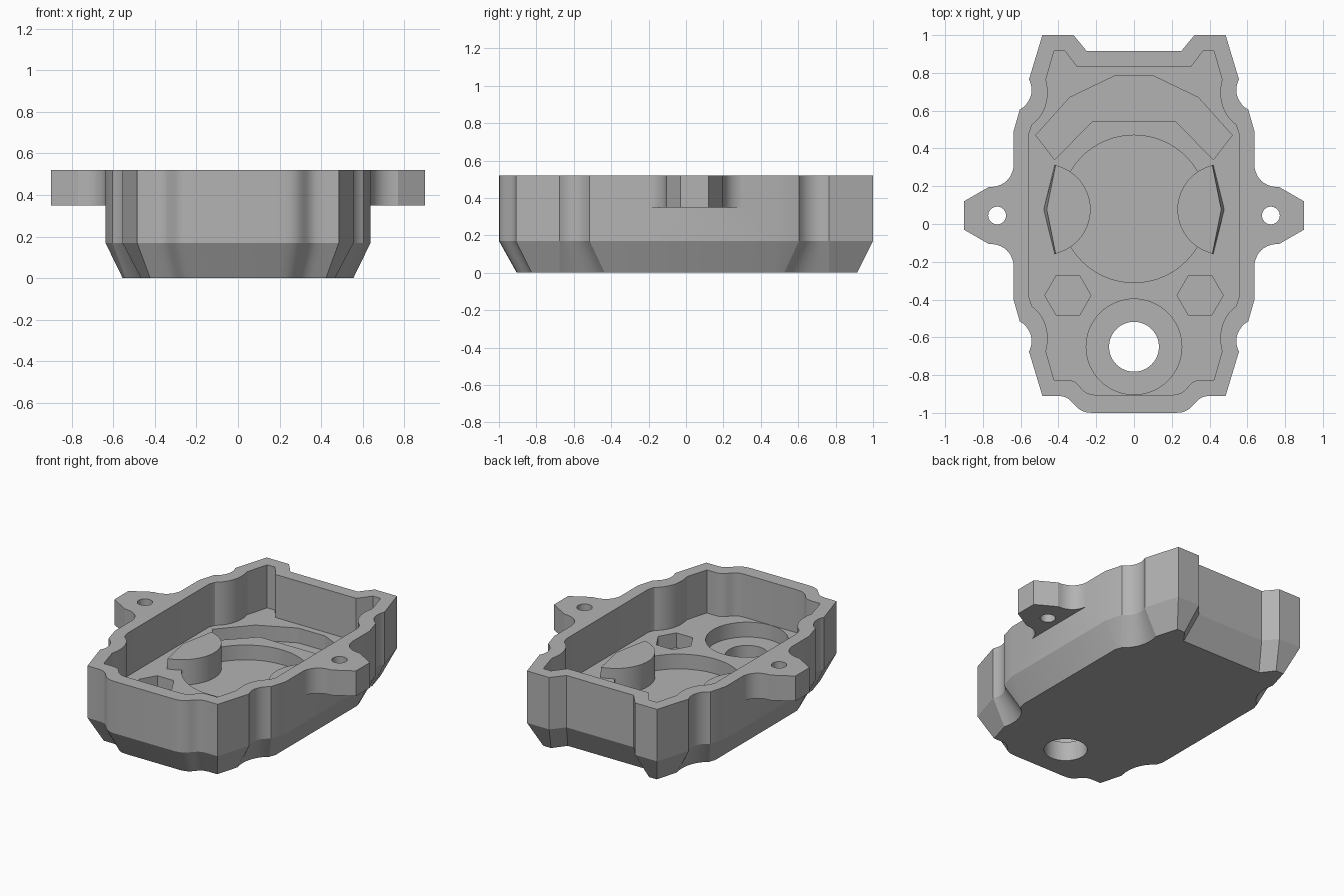
import bpy, bmesh, math
from mathutils import Vector
from mathutils.geometry import interpolate_bezier

cube = bpy.data.objects.get("Cube")
if cube:
    bpy.data.objects.remove(cube, do_unlink=True)

grey = bpy.data.materials.new("grey_casting")
grey.use_nodes = True
color = (0.45, 0.45, 0.45, 1)
grey.diffuse_color = color
grey.node_tree.nodes["Principled BSDF"].inputs["Base Color"].default_value = color

TOP, FLOOR, POCKET, CHAMFER, EAR_BASE = 0.52, 0.23, 0.13, 0.17, 0.35
MID_Y = 0.045  # the sides and ears mirror about this line


def loft(name, rings):
    """Closed solid through rings of equal point count; each ring is (points, z)."""
    bm = bmesh.new()
    loops = [[bm.verts.new((x, y, z)) for x, y in pts] for pts, z in rings]
    for a, b in zip(loops, loops[1:]):
        for i in range(len(a)):
            j = (i + 1) % len(a)
            bm.faces.new((a[i], a[j], b[j], b[i]))
    bm.faces.new(loops[0][::-1])
    bm.faces.new(loops[-1])
    bmesh.ops.recalc_face_normals(bm, faces=bm.faces)
    mesh = bpy.data.meshes.new(name)
    bm.to_mesh(mesh)
    bm.free()
    obj = bpy.data.objects.new(name, mesh)
    bpy.context.collection.objects.link(obj)
    mesh.materials.append(grey)
    return obj


def prism(name, pts, z0, z1):
    return loft(name, [(pts, z0), (pts, z1)])


def circle(cx, cy, r, n=64):
    return [(cx + r * math.cos(math.tau * i / n), cy + r * math.sin(math.tau * i / n)) for i in range(n)]


def curve(p0, h0, h1, p1, n=10):
    pts = interpolate_bezier(*[Vector((*p, 0)) for p in (p0, h0, h1, p1)], n)
    return [(p.x, p.y) for p in pts]


def flip_y(pts):
    return [(x, 2 * MID_Y - y) for x, y in reversed(pts)]


def mirror_x(pts):
    """Complete a +x half outline with its reflection."""
    return pts + [(-x, y) for x, y in reversed(pts)]


def side(pts, s):
    return [(s * x, y) for x, y in pts]


def boolean(target, tool, operation):
    tool.hide_render = True
    mod = target.modifiers.new(tool.name, 'BOOLEAN')
    mod.operation, mod.solver, mod.object = operation, 'EXACT', tool
    bpy.ops.object.select_all(action='DESELECT')
    bpy.context.view_layer.objects.active = target
    target.select_set(True)
    bpy.ops.object.modifier_apply(modifier=mod.name)
    bpy.data.objects.remove(tool, do_unlink=True)


# Matching outer and inner outlines: the inner one also bounds the chamfered base
outer_side = [(0.485, 1.0)] + curve((0.556, 0.765), (0.525, 0.71), (0.545, 0.64), (0.605, 0.605)) + [(0.638, 0.49)]
inner_side = [(0.423, 0.915)] + curve((0.466, 0.765), (0.435, 0.64), (0.49, 0.56), (0.54, 0.525)) + [(0.555, 0.48)]
outer = mirror_x([(0.25, 0.915), (0.32, 1.0)] + outer_side + flip_y(outer_side)
                 + curve((0.40, -0.91), (0.31, -0.91), (0.33, -1.0), (0.22, -1.0)))
inner = mirror_x([(0.30, 0.83), (0.365, 0.915)] + inner_side + flip_y(inner_side)
                 + curve((0.36, -0.825), (0.27, -0.825), (0.30, -0.905), (0.20, -0.905)))

# Housing: chamfered base, outer wall, rim, inner wall, floor
housing = loft("housing", [(inner, 0), (outer, CHAMFER), (outer, TOP), (inner, TOP), (inner, FLOOR)])

# Mounting ears with bolt holes
ear_half = [(0.60, 0.30)] + curve((0.638, 0.30), (0.65, 0.23), (0.70, 0.195), (0.77, 0.195)) + [(0.90, 0.12)]
ear = ear_half + flip_y(ear_half)
for s in (1, -1):
    boolean(housing, prism("ear", side(ear, s), EAR_BASE, TOP), 'UNION')
    boolean(housing, prism("bolt_hole", circle(s * 0.725, MID_Y, 0.047, 32), 0.3, 0.6), 'DIFFERENCE')

# Pockets in the floor
back_half = [(0.22, 0.545), (0.42, 0.34), (0.52, 0.47), (0.34, 0.67), (0.10, 0.785)]
pockets = [circle(0, 0.08, 0.39, 96), mirror_x(back_half), circle(0, -0.65, 0.253),
           circle(0.35, -0.378, 0.122, 6), circle(-0.35, -0.378, 0.122, 6)]
for pts in pockets:
    boolean(housing, prism("pocket", pts, POCKET, FLOOR + 0.05), 'DIFFERENCE')

# Shaft opening through the base
boolean(housing, prism("shaft_opening", circle(0, -0.65, 0.132), -0.1, 0.3), 'DIFFERENCE')

# Raised pads with a slightly sloped, pointed outer side
arc = [(0.47 + 0.24 * math.cos(a), 0.077 + 0.24 * math.sin(a))
       for a in (math.radians(102 + 156 * i / 24) for i in range(25))]
for s in (1, -1):
    base = side(arc + [(0.478, 0.077)], s)
    crown = side([(min(x, 0.415), y) for x, y in arc] + [(0.462, 0.077)], s)
    boolean(housing, loft("pad", [(base, POCKET - 0.03), (base, FLOOR), (crown, 0.30)]), 'UNION')

# Smooth the curved walls and keep the crisp edges
bpy.ops.object.select_all(action='DESELECT')
housing.select_set(True)
bpy.context.view_layer.objects.active = housing
bpy.ops.object.shade_smooth_by_angle(angle=math.radians(25))
